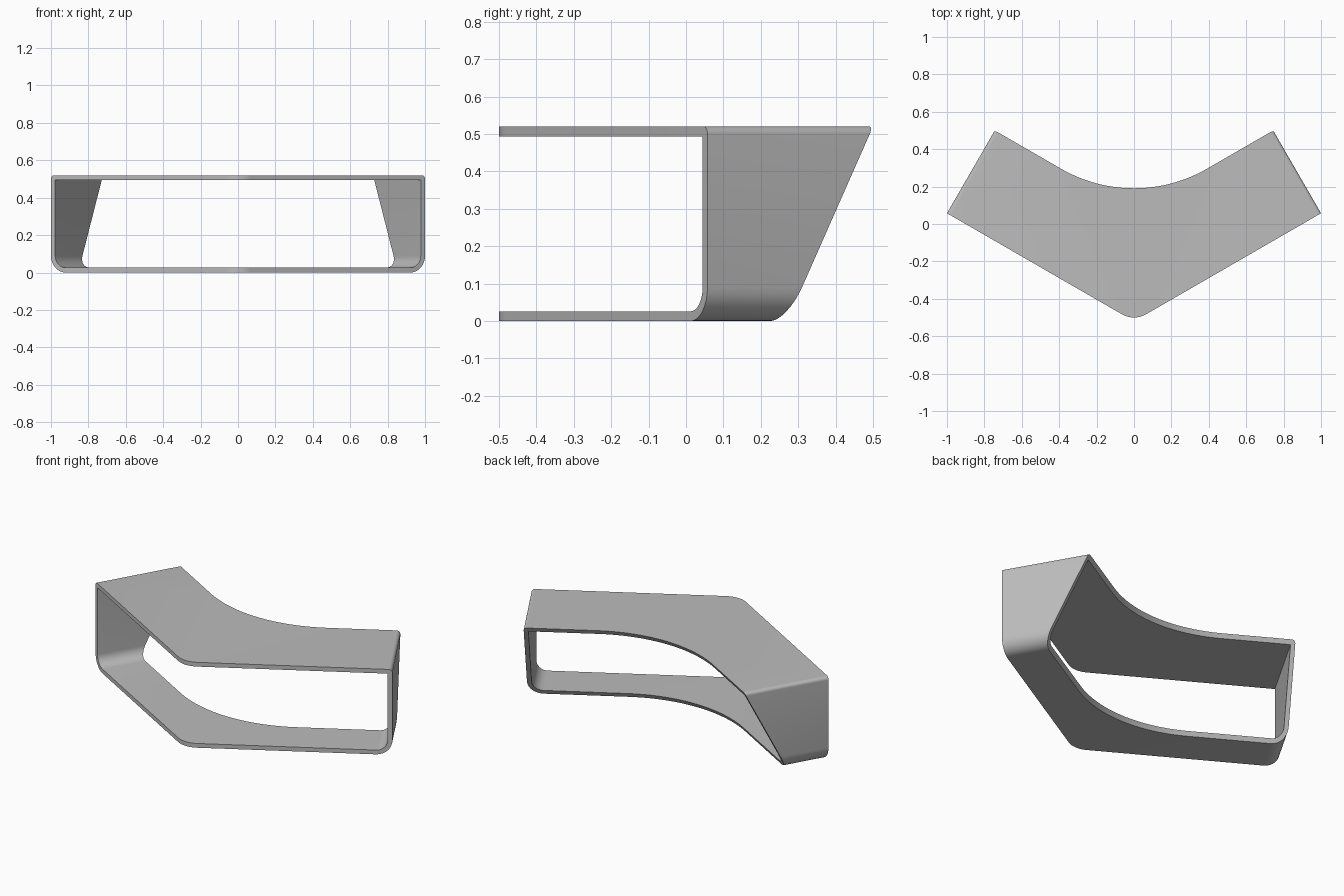
import bpy, bmesh
from math import sin, cos, tan, radians, pi

cube = bpy.data.objects.get("Cube")
if cube:
    bpy.data.objects.remove(cube)

ANGLE = radians(30)        # sweep of each arm
C, S = cos(ANGLE), sin(ANGLE)
ARM = 1 / C                # arm length along the front edge
APEX = -0.52               # y of the unrounded front corner
HEIGHT, WALL = 0.52, 0.026
R_FRONT, R_BACK = 0.13, 0.78
R_LOW, R_TOP = 0.09, 0.02


def depth(z):
    """Panel depth grows with height, so the back edge slopes."""
    return 0.246 + 0.51 * z


def bend_point(t, z, back):
    """Point on the rounded bend at the centre, t from 0 to ANGLE."""
    r = R_BACK if back else R_FRONT
    y = APEX + (depth(z) / C if back else 0) + r / C - r * cos(t)
    return (r * sin(t), y, z)


def arm_point(a, z, back):
    """Point at distance a along the straight arm."""
    v = depth(z) if back else 0
    return (a * C - v * S, APEX + a * S + v * C, z)


def corner(r, inset, top, steps=8):
    """Rounded corner of the section as (distance, height) pairs."""
    rad = max(r - inset, 0)
    end = ARM - inset
    pts = []
    for i in range(steps + 1):
        q = i / steps * pi / 2
        if top:
            pts.append((end - rad + rad * cos(q), HEIGHT - inset - rad + rad * sin(q)))
        else:
            pts.append((end - rad + rad * sin(q), inset + rad - rad * cos(q)))
    return pts


def half_loop(inset, back):
    """Bottom centre, round the end wall, to top centre."""
    bend = [ANGLE * i / 12 for i in range(13)]
    low = [bend_point(t, inset, back) for t in bend]
    high = [bend_point(t, HEIGHT - inset, back) for t in reversed(bend)]
    ends = corner(R_LOW, inset, False) + corner(R_TOP, inset, True)
    return low + [arm_point(a, z, back) for a, z in ends] + high


# Four matching edge loops, bridged into a hollow band
bm = bmesh.new()
loops = [[bm.verts.new(p) for p in half_loop(inset, back)]
         for inset, back in ((0, False), (0, True), (WALL, True), (WALL, False))]
for k in range(4):
    one, two = loops[k], loops[(k + 1) % 4]
    for i in range(len(one) - 1):
        bm.faces.new((one[i], one[i + 1], two[i + 1], two[i]))
bmesh.ops.remove_doubles(bm, verts=bm.verts, dist=0.0001)
bmesh.ops.recalc_face_normals(bm, faces=bm.faces)
mesh = bpy.data.meshes.new("angled_shelf_frame")
bm.to_mesh(mesh)
bm.free()
frame = bpy.data.objects.new("angled_shelf_frame", mesh)
bpy.context.collection.objects.link(frame)

# Plain grey finish
grey = bpy.data.materials.new("plain_grey")
grey.use_nodes = True
grey.diffuse_color = (0.5, 0.5, 0.5, 1)
grey.node_tree.nodes["Principled BSDF"].inputs["Base Color"].default_value = (0.5, 0.5, 0.5, 1)
mesh.materials.append(grey)

# Smooth the rounded corners and mirror the second arm
bpy.ops.object.select_all(action="DESELECT")
frame.select_set(True)
bpy.context.view_layer.objects.active = frame
bpy.ops.object.shade_smooth_by_angle(angle=radians(30))
mirror = frame.modifiers.new("other_arm", "MIRROR")
mirror.use_axis[0] = True
mirror.use_clip = True
